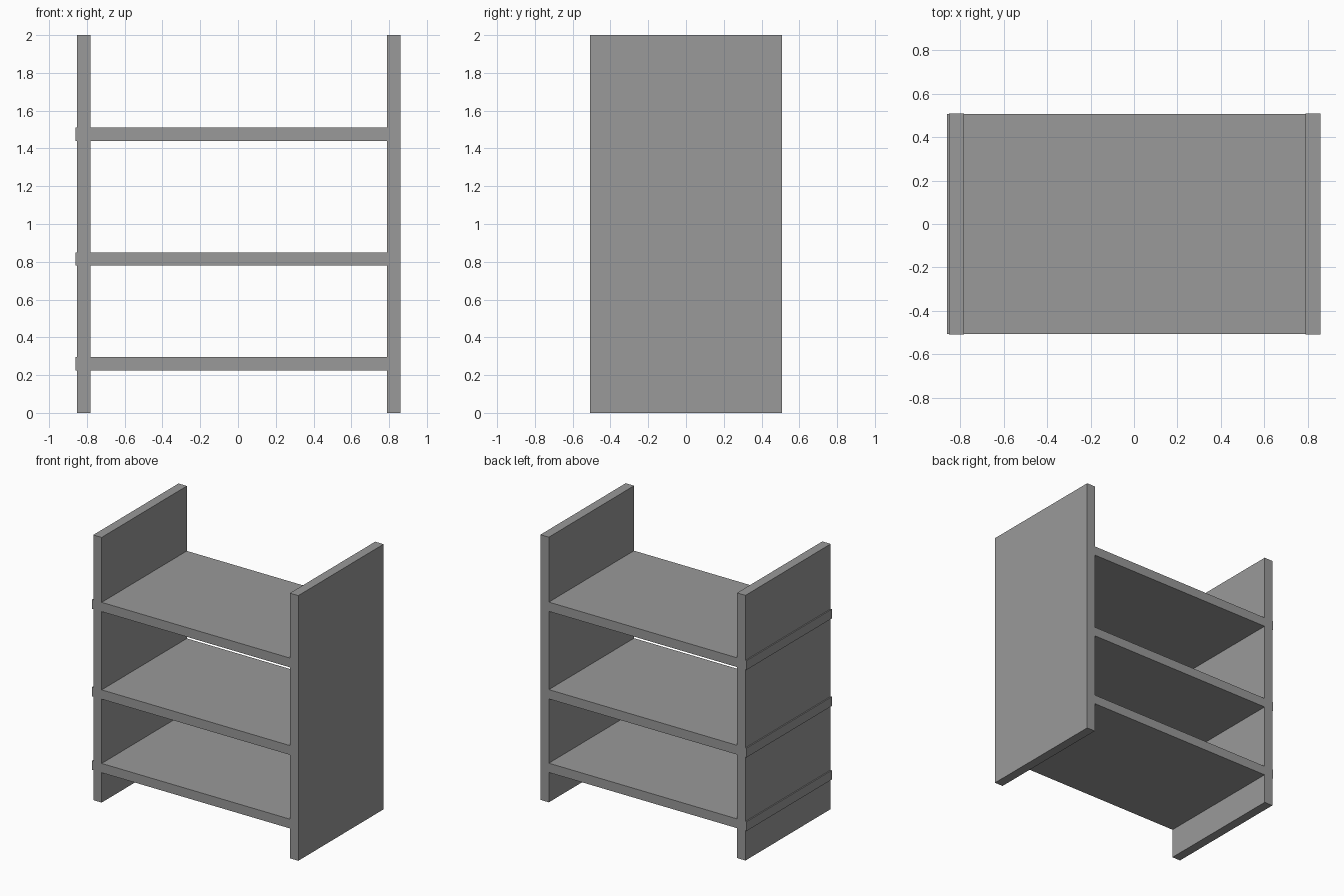
import bpy

cube = bpy.data.objects.get("Cube")
if cube:
    bpy.data.objects.remove(cube, do_unlink=True)

# Single plain grey finish
grey = bpy.data.materials.new("matte_grey")
grey.use_nodes = True
colour = (0.32, 0.32, 0.32, 1)
grey.diffuse_color = colour
grey.node_tree.nodes["Principled BSDF"].inputs["Base Color"].default_value = colour

HALF_DEPTH = 0.508
THICK = 0.07


def board(name, x0, x1, z0, z1, half_depth):
    """Flat rectangular board spanning the given x and z limits."""
    bpy.ops.mesh.primitive_cube_add(size=1, location=((x0 + x1) / 2, 0, (z0 + z1) / 2))
    obj = bpy.context.object
    obj.name = name
    obj.scale = (x1 - x0, 2 * half_depth, z1 - z0)
    bpy.ops.object.transform_apply(location=False, rotation=False, scale=True)
    obj.data.materials.append(grey)
    return obj


# Upright side panels
board("right_panel", -0.852, -0.852 + THICK, 0, 2, HALF_DEPTH)
board("left_panel", 0.859 - THICK, 0.859, 0, 2, HALF_DEPTH)

# Shelves: through the right panel with a small overhang, ending inside the left panel
for name, z in (("lower_shelf", 0.225), ("middle_shelf", 0.78), ("upper_shelf", 1.44)):
    board(name, -0.861, 0.858, z, z + THICK, HALF_DEPTH - 0.0005)
